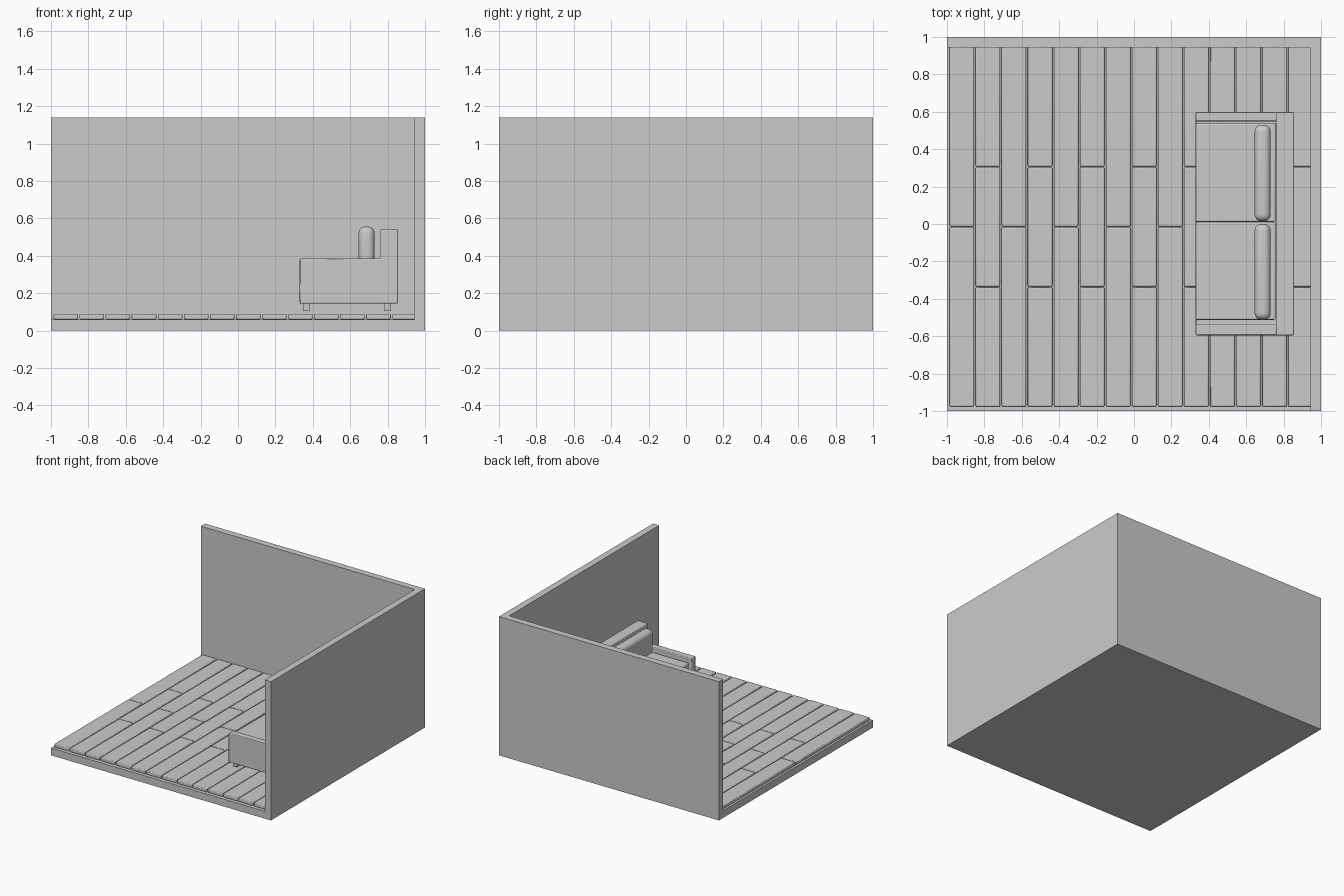
import bpy, bmesh

if "Cube" in bpy.data.objects:
    bpy.data.objects.remove(bpy.data.objects["Cube"])


def add_mesh(name, bm, bevel=0.0, segments=2):
    bmesh.ops.recalc_face_normals(bm, faces=bm.faces)
    mesh = bpy.data.meshes.new(name)
    bm.to_mesh(mesh)
    bm.free()
    obj = bpy.data.objects.new(name, mesh)
    bpy.context.collection.objects.link(obj)
    if bevel:
        mod = obj.modifiers.new("Bevel", 'BEVEL')
        mod.width = bevel
        mod.segments = segments
        mod.limit_method = 'ANGLE'
    return obj


def smooth(obj):
    bpy.ops.object.select_all(action='DESELECT')
    obj.select_set(True)
    bpy.context.view_layer.objects.active = obj
    bpy.ops.object.shade_smooth_by_angle()


def box(name, x, y, z, bevel=0.0, segments=2):
    bm = bmesh.new()
    bmesh.ops.create_cube(bm, size=1)
    for v in bm.verts:
        v.co = [r[0] if c < 0 else r[1] for c, r in zip(v.co, (x, y, z))]
    return add_mesh(name, bm, bevel, segments)


def raise_faces(bm, faces, z):
    # Extrude a region straight up and return its new top faces
    res = bmesh.ops.extrude_face_region(bm, geom=faces)
    bmesh.ops.delete(bm, geom=faces, context='FACES_ONLY')
    for g in res["geom"]:
        if isinstance(g, bmesh.types.BMVert):
            g.co.z = z
    return [g for g in res["geom"] if isinstance(g, bmesh.types.BMFace)]


# Room shell
box("floor_slab", (-1, 0.945), (-1, 0.945), (0, 0.06))
bm = bmesh.new()
outline = [(-1, 0.945), (0.945, 0.945), (0.945, -1), (1, -1), (1, 1), (-1, 1)]
face = bm.faces.new([bm.verts.new((x, y, 0)) for x, y in outline])
res = bmesh.ops.extrude_face_region(bm, geom=[face])
for g in res["geom"]:
    if isinstance(g, bmesh.types.BMVert):
        g.co.z = 1.14
add_mesh("corner_walls", bm)

# Floor planks: columns alternate between two and three boards
pitch, gap, y0, y1 = 0.1393, 0.008, -0.978, 0.948
for col in range(14):
    x = -0.986 + col * pitch
    count = 2 + col % 2
    length = (y1 - y0) / count
    for i in range(count):
        y = y0 + i * length
        plank = box(f"plank_{col}_{i}", (x, x + pitch - gap),
                    (y + 0.002, y + length - 0.002), (0.06, 0.09), 0.006)
        smooth(plank)

# Sofa frame: base grid raised into arms and backrest
xs, ys = (0.33, 0.76, 0.855), (-0.595, -0.538, 0.55, 0.6)
bm = bmesh.new()
grid = [[bm.verts.new((x, y, 0.145)) for y in ys] for x in xs]
cells = [bm.faces.new((grid[i][j], grid[i + 1][j], grid[i + 1][j + 1], grid[i][j + 1]))
         for i in range(2) for j in range(3)]
res = bmesh.ops.extrude_face_region(bm, geom=cells)
for g in res["geom"]:
    if isinstance(g, bmesh.types.BMVert):
        g.co.z = 0.28
tops = [g for g in res["geom"] if isinstance(g, bmesh.types.BMFace)
        and all(v.co.z > 0.27 for v in g.verts)]


def is_back(f):
    return f.calc_center_median().x > 0.76


rim = [f for f in tops if is_back(f) or not -0.5 < f.calc_center_median().y < 0.5]
rim = raise_faces(bm, rim, 0.385)
raise_faces(bm, [f for f in rim if is_back(f)], 0.54)
smooth(add_mesh("sofa_frame", bm, 0.005))

# Seat cushions and back pillows
for side, seat_y, pillow_y in (("left", (0.012, 0.537), (0.015, 0.53)),
                               ("right", (-0.512, 0.01), (-0.512, 0.0))):
    smooth(box(f"seat_cushion_{side}", (0.33, 0.757), seat_y, (0.281, 0.362), 0.008, 3))
    smooth(box(f"back_pillow_{side}", (0.645, 0.731), pillow_y, (0.355, 0.556), 0.036, 6))

# Feet
for i, x in enumerate((0.347, 0.78)):
    for j, y in enumerate((-0.56, 0.525)):
        box(f"foot_{i}_{j}", (x, x + 0.038), (y, y + 0.038), (0.105, 0.146))
